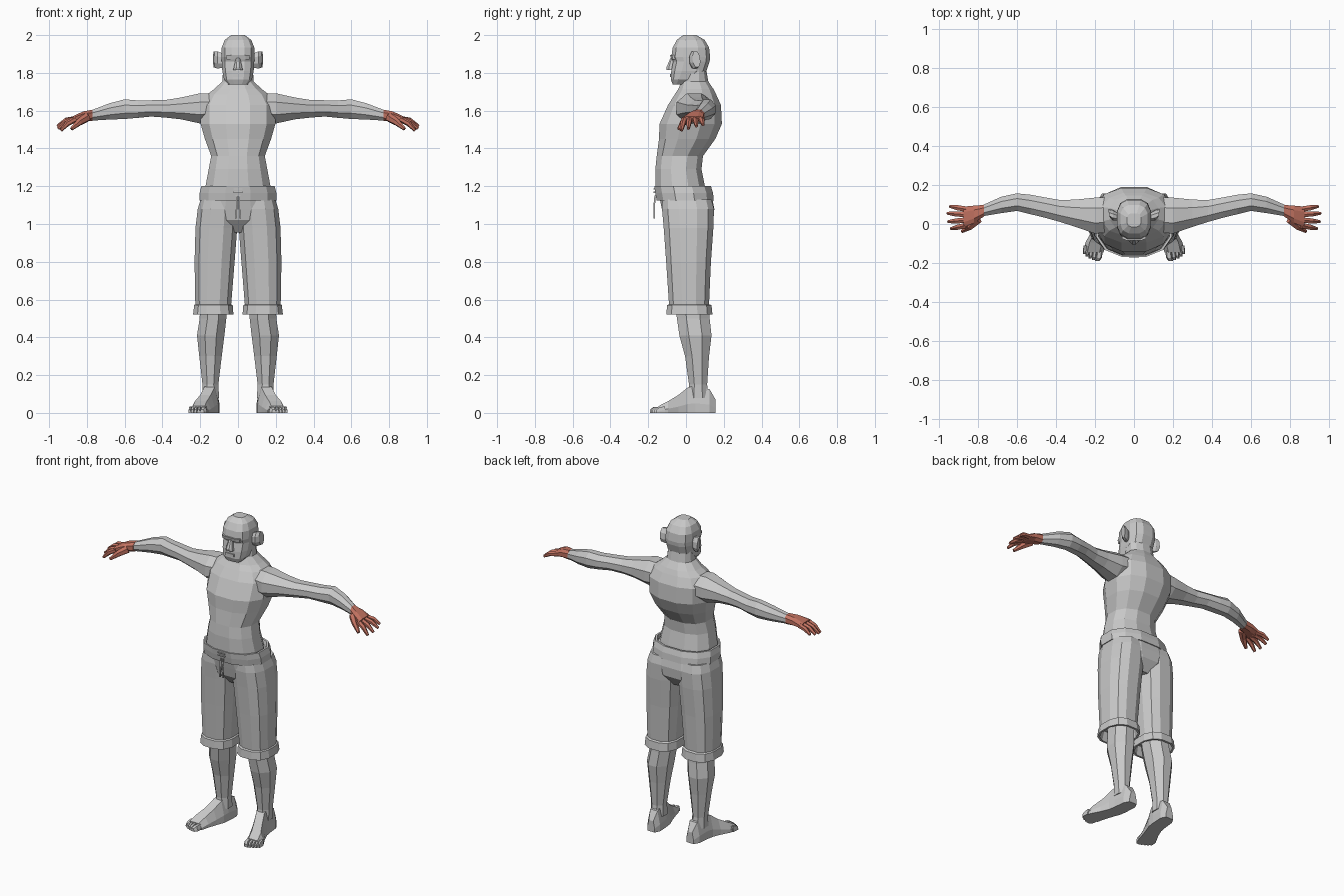
import bpy, bmesh, math
from mathutils import Vector as V


def material(name, rgb):
    m = bpy.data.materials.new(name)
    m.diffuse_color = (*rgb, 1)
    return m


GREY = material("plain grey", (0.58, 0.58, 0.58))
RED = material("brick red", (0.54, 0.17, 0.12))


def ring(c, u, v, n=8, p=1.0):
    """Faceted (super)ellipse around c with half-axes u and v."""
    k = math.cos(math.pi / n) ** p
    f = lambda t: math.copysign(abs(t) ** p, t) / k
    angles = [(i + 0.5) * 2 * math.pi / n for i in range(n)]
    return [V(c) + V(u) * f(math.cos(a)) + V(v) * f(math.sin(a)) for a in angles]


def level(z, x0, x1, y0, y1, n=8, p=1.0):
    """Horizontal ring filling the given x and y limits."""
    return ring(((x0 + x1) / 2, (y0 + y1) / 2, z),
                ((x1 - x0) / 2, 0, 0), (0, (y1 - y0) / 2, 0), n, p)


def tube(points, radii, n=6):
    """Tapered tube rings along a path."""
    pts = [V(p) for p in points]
    rings = []
    for i, (p, r) in enumerate(zip(pts, radii)):
        d = (pts[min(i + 1, len(pts) - 1)] - pts[max(i - 1, 0)]).normalized()
        side = d.cross(V((0, 0, 1)) if abs(d.z) < 0.9 else V((0, 1, 0))).normalized()
        rings.append(ring(p, side * r, d.cross(side) * r, n))
    return rings


def box(x0, x1, y0, y1, z0, z1):
    return [[V(q) for q in ((x0, y0, z), (x1, y0, z), (x1, y1, z), (x0, y1, z))]
            for z in (z0, z1)]


def part(name, lofts, mat=GREY, mirror=False):
    """Skin each list of rings into a closed solid; optionally mirror in x."""
    bm = bmesh.new()
    for rings in lofts:
        vs = [[bm.verts.new(p) for p in r] for r in rings]
        n = len(vs[0])
        for a, b in zip(vs, vs[1:]):
            for i in range(n):
                j = (i + 1) % n
                bm.faces.new((a[i], a[j], b[j], b[i]))
        bm.faces.new(vs[0][::-1])
        bm.faces.new(vs[-1])
    bmesh.ops.recalc_face_normals(bm, faces=bm.faces)
    me = bpy.data.meshes.new(name)
    bm.to_mesh(me)
    bm.free()
    me.materials.append(mat)
    ob = bpy.data.objects.new(name, me)
    bpy.context.collection.objects.link(ob)
    if mirror:
        ob.modifiers.new("mirror", 'MIRROR').use_mirror_merge = False
    return ob


# torso and neck: height, half width, front, back
torso = [(1.14, .175, -.145, .11), (1.20, .172, -.162, .10), (1.29, .155, -.162, .082),
         (1.36, .142, -.155, .09), (1.45, .175, -.143, .155), (1.53, .198, -.14, .19),
         (1.63, .198, -.095, .185), (1.685, .165, -.06, .16), (1.715, .125, -.04, .145),
         (1.755, .083, -.025, .118), (1.83, .078, -.01, .105)]
part("torso", [[level(z, -w, w, f, b, 12, .85) for z, w, f, b in torso]])

# head
head = [(1.738, .05, -.07, -.01), (1.765, .074, -.08, .06), (1.81, .083, -.078, .108),
        (1.86, .086, -.068, .125), (1.885, .087, -.078, .128), (1.935, .086, -.07, .122),
        (1.975, .07, -.048, .098), (2.0, .036, -.015, .055)]
part("head", [[level(z, -w, w, f, b, 12, .7) for z, w, f, b in head]])

# face features
part("nose", [[level(1.815, -.026, .026, -.102, -.06), level(1.828, -.022, .022, -.104, -.06),
               level(1.88, -.011, .011, -.082, -.06)]])
part("brow", [[level(1.872, -.062, .062, -.078, -.03, 8, .5),
               level(1.895, -.062, .062, -.084, -.03, 8, .5)]])
part("lips", [box(-.03, .03, -.086, -.06, 1.777, 1.793)])

# ears, flaring out and back
part("ear", [[ring((.078, .035, 1.865), (0, .018, 0), (0, 0, .036)),
              ring((.108, .045, 1.868), (0, .026, 0), (0, -.004, .046)),
              ring((.128, .055, 1.872), (.004, .02, 0), (0, -.004, .042))]], mirror=True)

# arms: x, centre y, centre z, half depth, half height
arm = [(.10, .05, 1.62, .09, .07), (.20, .043, 1.612, .092, .08), (.30, .055, 1.612, .07, .058),
       (.38, .067, 1.61, .056, .047), (.46, .085, 1.612, .052, .043),
       (.53, .10, 1.608, .05, .046), (.60, .112, 1.608, .045, .052),
       (.68, .098, 1.596, .042, .043), (.78, .067, 1.574, .028, .027)]
part("arm", [[ring((x, y, z), (0, a, 0), (0, 0, b)) for x, y, z, a, b in arm]], mirror=True)

# hands: palm, four fingers and thumb
palm = [(.77, .068, 1.575, .03, .03), (.82, .05, 1.57, .044, .026), (.875, .035, 1.555, .054, .015)]
hand = [[ring((x, y, z), (0, a, 0), (0, 0, b), 8, .8) for x, y, z, a, b in palm]]
for y, tip in ((.076, (.944, .09, 1.525)), (.048, (.957, .055, 1.517)),
               (.02, (.953, .012, 1.505)), (-.007, (.938, -.024, 1.495))):
    root = V((.86, y, 1.556))
    knuckle = root.lerp(V(tip), .55) + V((0, 0, .01))
    hand.append(tube([root, knuckle, tip], [.014, .013, .007]))
hand.append(tube([(.80, .025, 1.565), (.84, -.012, 1.54), (.882, -.038, 1.503)],
                 [.022, .017, .008]))
part("hand", hand, RED, mirror=True)

# waistband with a rolled inner lip
band = [(1.125, .19, -.14, .135), (1.125, .205, -.155, .147), (1.165, .203, -.163, .143),
        (1.20, .194, -.168, .132), (1.20, .182, -.158, .12), (1.17, .18, -.15, .11)]
part("waistband", [[level(z, -w, w, f, b, 12, .85) for z, w, f, b in band]])

# drawstring: hanging ends and lacing
part("drawstring", [tube([(.008, -.163, 1.15), (.006, -.168, 1.10), (.012, -.167, 1.03)],
                         [.004, .004, .004], 4)], mirror=True)
part("lacing", [box(-.025, .025, -.172, -.155, z, z + .006) for z in (1.165, 1.182)])

# shorts: seat and two legs with turned-up cuffs
seat = [(1.14, .19, -.14, .138), (1.08, .212, -.128, .15), (1.02, .175, -.115, .145),
        (.955, .06, -.06, .10)]
part("shorts_seat", [[level(z, -w, w, f, b, 12, .85) for z, w, f, b in seat]])
leg = [(1.13, .01, .198, -.125, .135), (1.08, .002, .213, -.127, .148),
       (.98, .004, .225, -.118, .145), (.80, .018, .23, -.105, .132),
       (.575, .036, .226, -.09, .122), (.57, .028, .232, -.10, .135),
       (.52, .024, .238, -.104, .14), (.52, .036, .226, -.092, .128),
       (.58, .042, .215, -.08, .115)]
part("shorts_leg", [[level(*r, 12, .8) for r in leg]], mirror=True)

# lower legs
shin = [(.60, .055, .20, -.06, .12), (.50, .062, .203, -.048, .125), (.41, .072, .217, -.035, .135),
        (.30, .086, .205, -.005, .122), (.15, .104, .188, .016, .112), (.08, .10, .188, .01, .12)]
part("lower_leg", [[level(*r) for r in shin]], mirror=True)


def foot_ring(y, cx, w, h):
    """Flat-bottomed arch section of the foot."""
    return [V((cx + s * w, y, t * h)) for s, t in
            ((-1, 0), (1, 0), (1, .35), (.6, 1), (-.6, 1), (-1, .35))]


# feet splayed outward, with five toes each
foot = [(.157, .138, .026, .07), (.125, .14, .043, .125), (.05, .146, .045, .145),
        (.01, .152, .046, .135), (-.04, .172, .047, .095), (-.095, .196, .053, .062),
        (-.145, .208, .052, .036)]
toes = [(.172, .19, -.19, .016), (.199, .209, -.185, .011), (.218, .226, -.177, .01),
        (.236, .242, -.167, .01), (.25, .256, -.155, .009)]
shapes = [[foot_ring(*s) for s in foot]]
for x0, x1, y, w in toes:
    shapes.append([foot_ring(-.11, x0, w, .035), foot_ring(y + .015, (x0 + x1) / 2, w, .03),
                   foot_ring(y, x1, w * .7, .018)])
part("foot", shapes, mirror=True)
